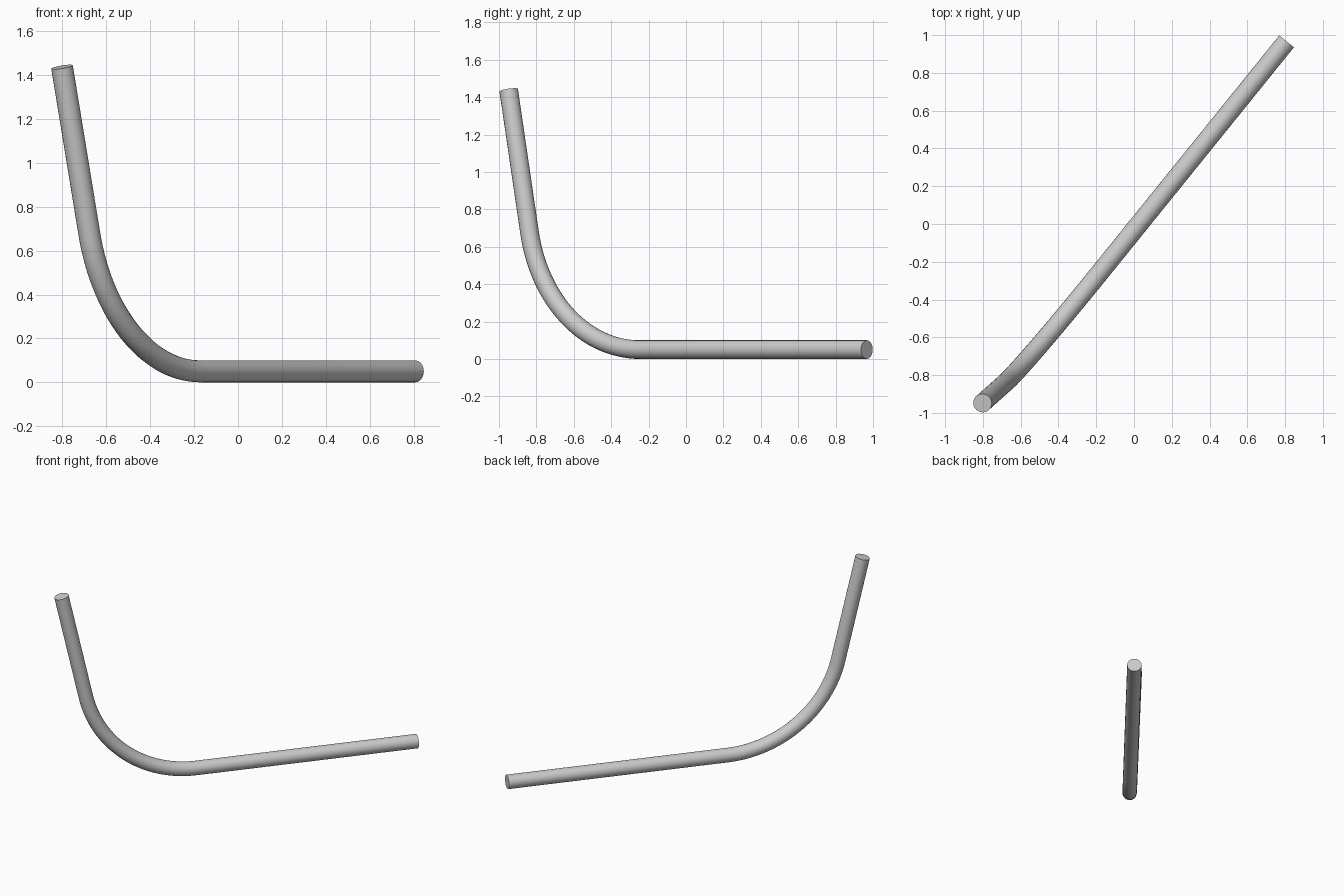
import bpy, math
from mathutils import Vector

if "Cube" in bpy.data.objects:
    bpy.data.objects.remove(bpy.data.objects["Cube"])

RADIUS = 0.05
floor_end = Vector((0.808, 0.967, 0.05))
corner = Vector((-0.575, -0.745, 0.05))
top_end = Vector((-0.802, -0.948, 1.437))
TANGENT = 0.64      # distance from corner to the start of the bend

# Centre line: straight run, circular bend, straight riser
a = (floor_end - corner).normalized()
b = (top_end - corner).normalized()
half = a.angle(b) / 2
bend_r = TANGENT * math.tan(half)
centre = corner + (a + b).normalized() * (TANGENT / math.cos(half))
u = (corner + a * TANGENT - centre).normalized()
sweep = math.pi - 2 * half
STEPS = 32
path = [floor_end]
for i in range(STEPS + 1):
    t = sweep * i / STEPS
    path.append(centre + bend_r * (u * math.cos(t) - a * math.sin(t)))
path.append(top_end)

# Round tube swept along the centre line, capped at both ends
curve = bpy.data.curves.new("bent_pipe", 'CURVE')
curve.dimensions = '3D'
curve.bevel_depth = RADIUS
curve.bevel_resolution = 8
curve.use_fill_caps = True
spline = curve.splines.new('POLY')
spline.points.add(len(path) - 1)
for point, co in zip(spline.points, path):
    point.co = (*co, 1)
pipe = bpy.data.objects.new("bent_pipe", curve)
bpy.context.collection.objects.link(pipe)

# Turn it into a mesh with smooth sides and crisp end caps
bpy.context.view_layer.objects.active = pipe
pipe.select_set(True)
bpy.ops.object.convert(target='MESH')
bpy.ops.object.shade_smooth_by_angle(angle=math.radians(40))
